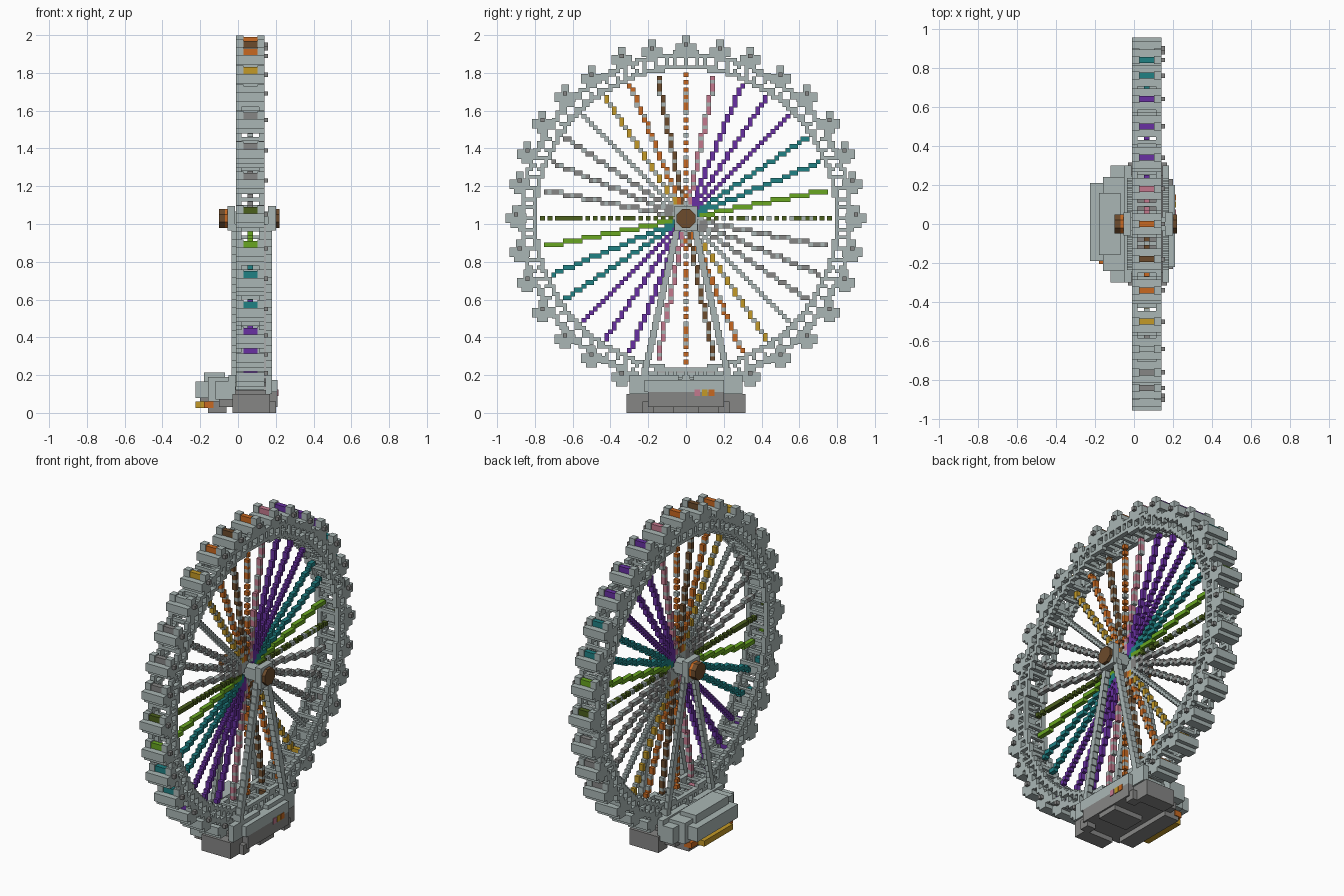
import bpy
import bmesh
from math import sin, cos, pi, hypot
from mathutils import Matrix, Vector

default_cube = bpy.data.objects.get("Cube")
if default_cube:
    bpy.data.objects.remove(default_cube, do_unlink=True)

COLOURS = {
    "light_grey": (0.40, 0.47, 0.46),
    "dark_grey": (0.24, 0.24, 0.235),
    "orange": (0.58, 0.14, 0.015),
    "gold": (0.55, 0.32, 0.02),
    "brown": (0.15, 0.07, 0.025),
    "pink": (0.55, 0.19, 0.27),
    "purple": (0.14, 0.03, 0.36),
    "teal": (0.014, 0.22, 0.23),
    "green": (0.14, 0.38, 0.015),
    "dark_green": (0.07, 0.115, 0.012),
}
NAMES = list(COLOURS)
MATERIALS = []
for name, rgb in COLOURS.items():
    material = bpy.data.materials.new(name)
    material.use_nodes = True
    material.diffuse_color = (*rgb, 1)
    material.node_tree.nodes["Principled BSDF"].inputs["Base Color"].default_value = (*rgb, 1)
    MATERIALS.append(material)

HUB_Z = 1.03      # wheel axle height
MID_X = 0.065     # wheel centre plane
HALF = 0.075      # half the wheel width
CELL = 0.02       # block size
COUNT = 32        # spokes and cabins


class Part:
    """Collects coloured blocks and turns them into one object."""

    def __init__(self, name):
        self.name = name
        self.bm = bmesh.new()

    def paint(self, verts, colour):
        for face in {f for v in verts for f in v.link_faces}:
            face.material_index = NAMES.index(colour)

    def box(self, x, y, z, colour="light_grey"):
        centre = Vector([(a + b) / 2 for a, b in (x, y, z)])
        size = Vector([b - a for a, b in (x, y, z)])
        matrix = Matrix.Translation(centre) @ Matrix.Diagonal((*size, 1))
        made = bmesh.ops.create_cube(self.bm, size=1, matrix=matrix)
        self.paint(made["verts"], colour)

    def disc(self, x0, x1, radius, colour):
        matrix = (Matrix.Translation(((x0 + x1) / 2, 0, HUB_Z))
                  @ Matrix.Rotation(pi / 2, 4, "Y") @ Matrix.Rotation(pi / 8, 4, "Z"))
        made = bmesh.ops.create_cone(self.bm, cap_ends=True, segments=8, radius1=radius,
                                     radius2=radius, depth=x1 - x0, matrix=matrix)
        self.paint(made["verts"], colour)

    def finish(self):
        mesh = bpy.data.meshes.new(self.name)
        self.bm.to_mesh(mesh)
        self.bm.free()
        for material in MATERIALS:
            mesh.materials.append(material)
        obj = bpy.data.objects.new(self.name, mesh)
        bpy.context.collection.objects.link(obj)


def around(c, half):
    return (c - half, c + half)


def snap(value):
    return round(value / CELL)


def ray_cells(angle, start, end):
    """Stepped grid cells from one radius to another."""
    s, c = sin(angle), cos(angle)
    step = CELL / max(abs(s), abs(c))
    return [(snap(s * (start + i * step)), snap(c * (start + i * step)))
            for i in range(int((end - start) / step) + 1)]


# Rim: two stepped lattice rings joined by cross ties
INNER, OUTER = 0.8, 0.87
rim_cells, tie_cells = set(), set()
span = snap(OUTER) + 2
for j in range(-span, span + 1):
    for k in range(-span, span + 1):
        r = hypot(j, k) * CELL
        if abs(r - INNER) < 0.013 or abs(r - OUTER) < 0.013:
            rim_cells.add((j, k))
for i in range(COUNT * 3):
    rim_cells.update(ray_cells(2 * pi * i / (COUNT * 3), INNER, OUTER))
for i in range(COUNT * 2):
    for r in (INNER, OUTER):
        tie_cells.update(ray_cells(2 * pi * (i + 0.25) / (COUNT * 2), r, r))
rim = Part("rim_lattice")
for j, k in rim_cells:
    y, z = around(j * CELL, CELL / 2), around(HUB_Z + k * CELL, CELL / 2)
    for side in (-1, 1):
        rim.box(around(MID_X + side * (HALF - 0.014), 0.014), y, z)
    if (j, k) in tie_cells:
        rim.box(around(MID_X, HALF - 0.028), y, z)
rim.finish()

# Spokes: stepped beams whose colours repeat every half turn
SPOKES = (["orange", "pink"] + ["purple"] * 3 + ["teal"] * 2 + ["green", "dark_green"]
          + ["dark_grey"] * 3 + ["light_grey", "gold", "orange", "brown"])
spokes = Part("spokes")
for i in range(COUNT):
    colour = SPOKES[i % len(SPOKES)]
    solid = colour in ("purple", "teal", "green") or i == COUNT * 3 // 4
    for n, (j, k) in enumerate(ray_cells(2 * pi * i / COUNT, 0.07, INNER - CELL)):
        shade = colour if solid or n % 3 else "light_grey"
        spokes.box(around(MID_X, 0.014), around(j * CELL, 0.0125),
                   around(HUB_Z + k * CELL, 0.0125), shade)
spokes.finish()

# Cabins: upright, with a coloured roof and a side stud
cabins = Part("cabins")
for i in range(COUNT):
    angle = 2 * pi * i / COUNT
    y = snap(0.905 * sin(angle)) * CELL
    z = HUB_Z + snap(0.9 * cos(angle)) * CELL
    full = around(MID_X, HALF)
    cabins.box(full, around(y, 0.055), (z - 0.025, z + 0.025))
    cabins.box(full, around(y, 0.03), (z - 0.05, z - 0.025))
    for side in (-1, 1):
        cabins.box(around(MID_X + side * 0.056, 0.019), around(y, 0.02), (z + 0.025, z + 0.068))
    cabins.box(around(MID_X, 0.037), around(y, 0.015), (z + 0.025, z + 0.06),
               SPOKES[i % len(SPOKES)])
    cabins.box((MID_X + HALF, MID_X + HALF + CELL), around(y, 0.011),
               around(z + 0.02, 0.011), "dark_grey")
cabins.finish()

# Hub: axle, bearing blocks and octagonal caps
hub = Part("hub")
hub.box((-0.05, 0.2), around(0, 0.035), around(HUB_Z, 0.035))
for x in (-0.035, 0.18):
    hub.box(around(x, 0.02), around(0, 0.06), around(HUB_Z, 0.065))
hub.disc(0.2, 0.22, 0.054, "brown")
hub.disc(-0.07, -0.05, 0.054, "orange")
hub.disc(-0.1, -0.07, 0.054, "brown")
hub.finish()

# Support legs: stepped A-frames on both faces of the wheel
legs = Part("support_legs")
LEG_STEPS = 22
for x in ((-0.035, -0.01), (0.145, 0.18)):
    for side in (-1, 1):
        for n in range(LEG_STEPS):
            z = 0.12 + n * 0.04
            y = side * (0.235 - 0.19 * n / (LEG_STEPS - 1))
            legs.box(x, around(y, 0.018), (z, z + 0.04))
legs.finish()

# Base: dark footing with feet, light deck above
base = Part("base_footing")
base.box((-0.1, 0.17), around(0, 0.25), (0.03, 0.12), "dark_grey")
base.box((0.17, 0.21), around(0, 0.2), (0.03, 0.11), "dark_grey")
base.box((0.0, 0.2), around(0, 0.07), (0, 0.03), "dark_grey")
for side in (-1, 1):
    base.box((-0.03, 0.17), around(side * 0.27, 0.045), (0, 0.1), "dark_grey")
    base.box((0.14, 0.2), around(side * 0.2, 0.03), (0, 0.06), "dark_grey")
for y, colour in ((0.06, "pink"), (0.1, "gold"), (0.135, "orange")):
    base.box((0.205, 0.214), around(y, 0.015), (0.09, 0.125), colour)
base.finish()

deck = Part("base_deck")
for side in (-1, 1):
    deck.box((0.145, 0.18), around(side * 0.17, 0.13), (0.1, 0.2))
    deck.box((-0.05, -0.012), around(side * 0.17, 0.13), (0.1, 0.2))
deck.box((0.15, 0.21), around(-0.01, 0.21), (0.11, 0.175))
deck.finish()

# Boarding platform: stepped block beside the wheel
platform = Part("boarding_platform")
platform.box((-0.12, -0.03), around(0, 0.3), (0.07, 0.17))
platform.box((-0.16, -0.03), around(0, 0.24), (0.06, 0.19))
platform.box((-0.225, -0.1), around(0.01, 0.2), (0.08, 0.165))
platform.box((-0.18, -0.07), around(0, 0.16), (0.165, 0.215))
platform.box((-0.16, -0.06), around(0, 0.2), (0, 0.06), "dark_grey")
platform.box((-0.2, -0.12), around(0, 0.17), (0.06, 0.08), "dark_grey")
platform.box((-0.225, -0.18), around(0, 0.14), (0.025, 0.06), "gold")
platform.box((-0.18, -0.13), around(0, 0.205), (0.025, 0.06), "orange")
platform.finish()
